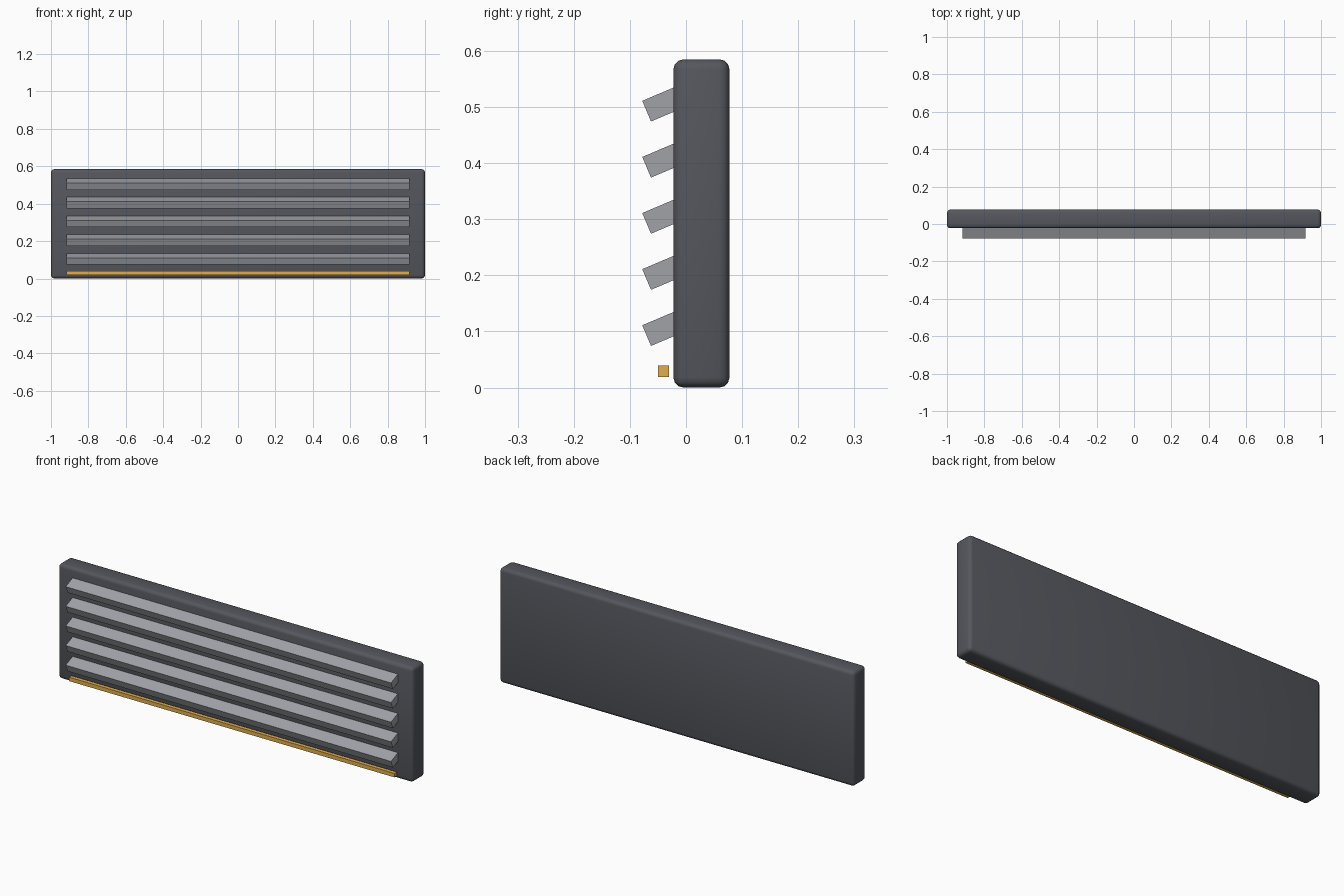
import bpy
from math import radians, sin, cos

if "Cube" in bpy.data.objects:
    bpy.data.objects.remove(bpy.data.objects["Cube"])


def material(name, rgb):
    m = bpy.data.materials.new(name)
    m.diffuse_color = (*rgb, 1)
    m.use_nodes = True
    m.node_tree.nodes["Principled BSDF"].inputs["Base Color"].default_value = m.diffuse_color
    return m


def box(name, center, size, mat, tilt=0):
    bpy.ops.mesh.primitive_cube_add(size=1, location=center)
    o = bpy.context.object
    o.name = name
    o.scale = size
    bpy.ops.object.transform_apply(location=False, rotation=False, scale=True)
    o.rotation_euler.x = tilt
    o.data.materials.append(mat)
    return o


dark = material("dark_grey", (0.09, 0.095, 0.11))
light = material("light_grey", (0.35, 0.36, 0.39))
amber = material("amber", (0.75, 0.42, 0.08))

# Backing panel with rounded edges
panel = box("panel", (0, 0.0275, 0.2925), (2, 0.1, 0.585), dark)
bevel = panel.modifiers.new("rounded_edges", "BEVEL")
bevel.width = 0.018
bevel.segments = 3
bpy.ops.object.modifier_apply(modifier=bevel.name)
bpy.ops.object.shade_smooth_by_angle(angle=radians(35))

# Five tilted slats, placed by their upper front edge
tilt, depth, thick = radians(23), 0.09, 0.04
for i in range(5):
    y = -0.078 + cos(tilt) * depth / 2 + sin(tilt) * thick / 2
    z = 0.111 + 0.1 * i + sin(tilt) * depth / 2 - cos(tilt) * thick / 2
    box(f"slat_{i + 1}", (0, y, z), (1.834, depth, thick), light, tilt)

# Thin light strip along the lower front
box("light_strip", (0, -0.04, 0.029), (1.834, 0.02, 0.02), amber)
